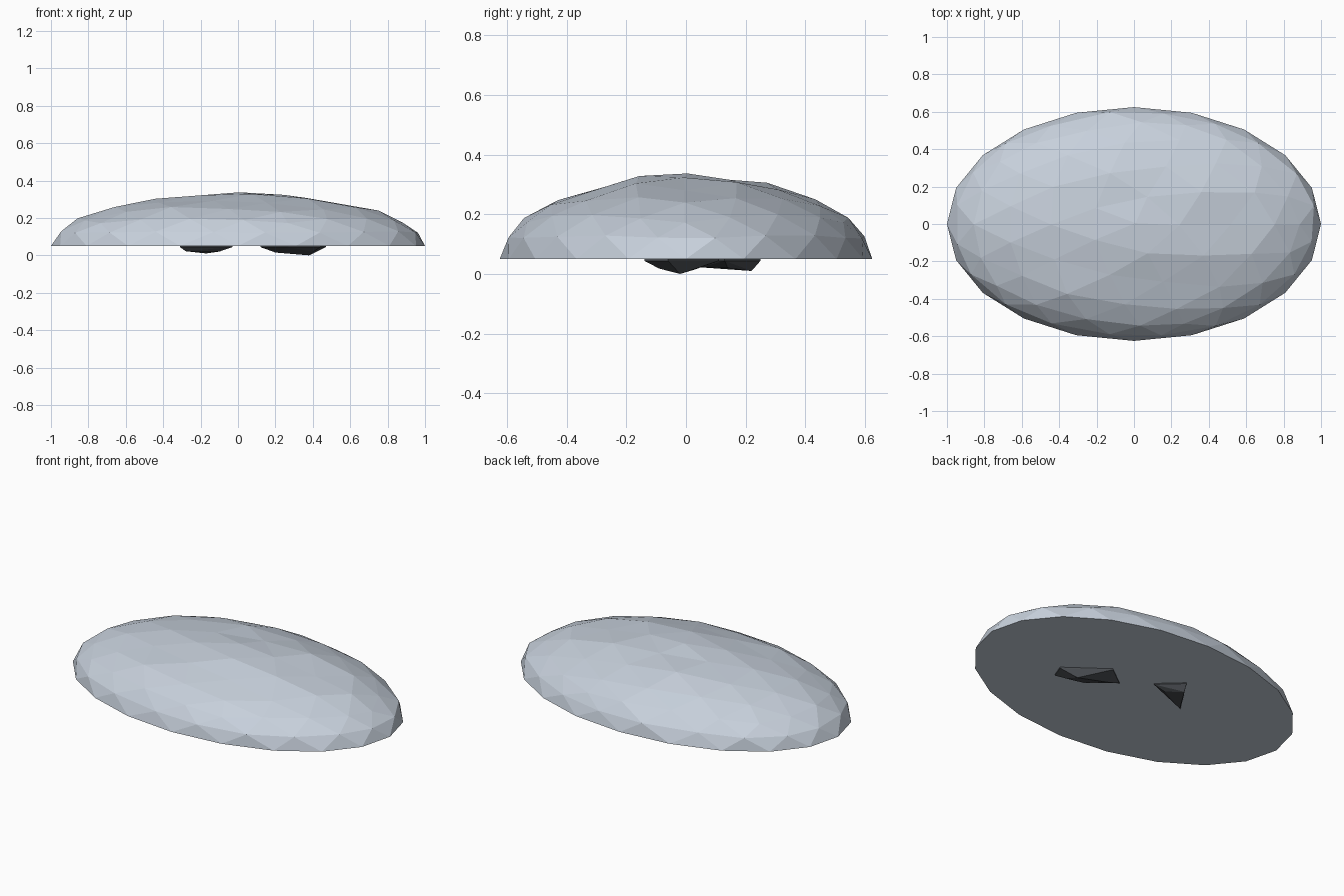
import bpy, bmesh, random
from mathutils import Vector

if "Cube" in bpy.data.objects:
    bpy.data.objects.remove(bpy.data.objects["Cube"])

random.seed(4)


def material(name, rgb):
    m = bpy.data.materials.new(name)
    m.diffuse_color = (*rgb, 1)
    m.use_nodes = True
    m.node_tree.nodes["Principled BSDF"].inputs["Base Color"].default_value = m.diffuse_color
    return m


def finish(bm, name, mat):
    bmesh.ops.recalc_face_normals(bm, faces=bm.faces)
    me = bpy.data.meshes.new(name)
    bm.to_mesh(me)
    bm.free()
    me.materials.append(mat)
    ob = bpy.data.objects.new(name, me)
    bpy.context.collection.objects.link(ob)
    return ob


pale = material("pale_blue_grey_stone", (0.57, 0.63, 0.71))
dark = material("dark_slate", (0.07, 0.077, 0.086))

# Main boulder: upper half of a faceted ball, stretched, with a flat underside
BASE, HEIGHT = 0.05, 0.28
bm = bmesh.new()
bmesh.ops.create_icosphere(bm, subdivisions=3, radius=1)
bmesh.ops.bisect_plane(bm, geom=bm.verts[:] + bm.edges[:] + bm.faces[:], dist=1e-4,
                       plane_co=(0, 0, 0), plane_no=(0, 0, 1), clear_inner=True)
bmesh.ops.holes_fill(bm, edges=[e for e in bm.edges if e.is_boundary], sides=0)
for v in bm.verts:
    if v.co.z > 0.01:
        # slight weathering, never on the rim
        v.co.z *= 1 + random.uniform(-0.035, 0.03)
        v.co.x += random.uniform(-0.012, 0.012)
        v.co.y += random.uniform(-0.012, 0.012)
    v.co = Vector((v.co.x, v.co.y * 0.625, BASE + v.co.z * HEIGHT))
finish(bm, "boulder", pale)


# Small dark stones under the boulder, each the hull of a few corners
def stone(name, outline, low):
    b = bmesh.new()
    for x, y in outline:
        b.verts.new((x, y, BASE + 0.01))
        b.verts.new((x, y, BASE - 0.006))
    for p in low:
        b.verts.new(p)
    res = bmesh.ops.convex_hull(b, input=b.verts[:])
    junk = {g for g in res["geom_interior"] + res["geom_unused"]
            if isinstance(g, bmesh.types.BMVert)}
    bmesh.ops.delete(b, geom=list(junk), context='VERTS')
    finish(b, name, dark)


stone("left_under_stone",
      [(-0.31, 0.02), (-0.03, 0.13), (-0.16, 0.25)],
      [(-0.17, 0.22, 0.01), (-0.28, 0.05, 0.022), (-0.10, 0.14, 0.02)])
stone("right_under_stone",
      [(0.44, -0.14), (0.47, -0.06), (0.24, 0.11), (0.12, 0.02), (0.27, -0.1)],
      [(0.38, -0.02, 0.0), (0.20, 0.03, 0.015), (0.40, -0.09, 0.018)])
